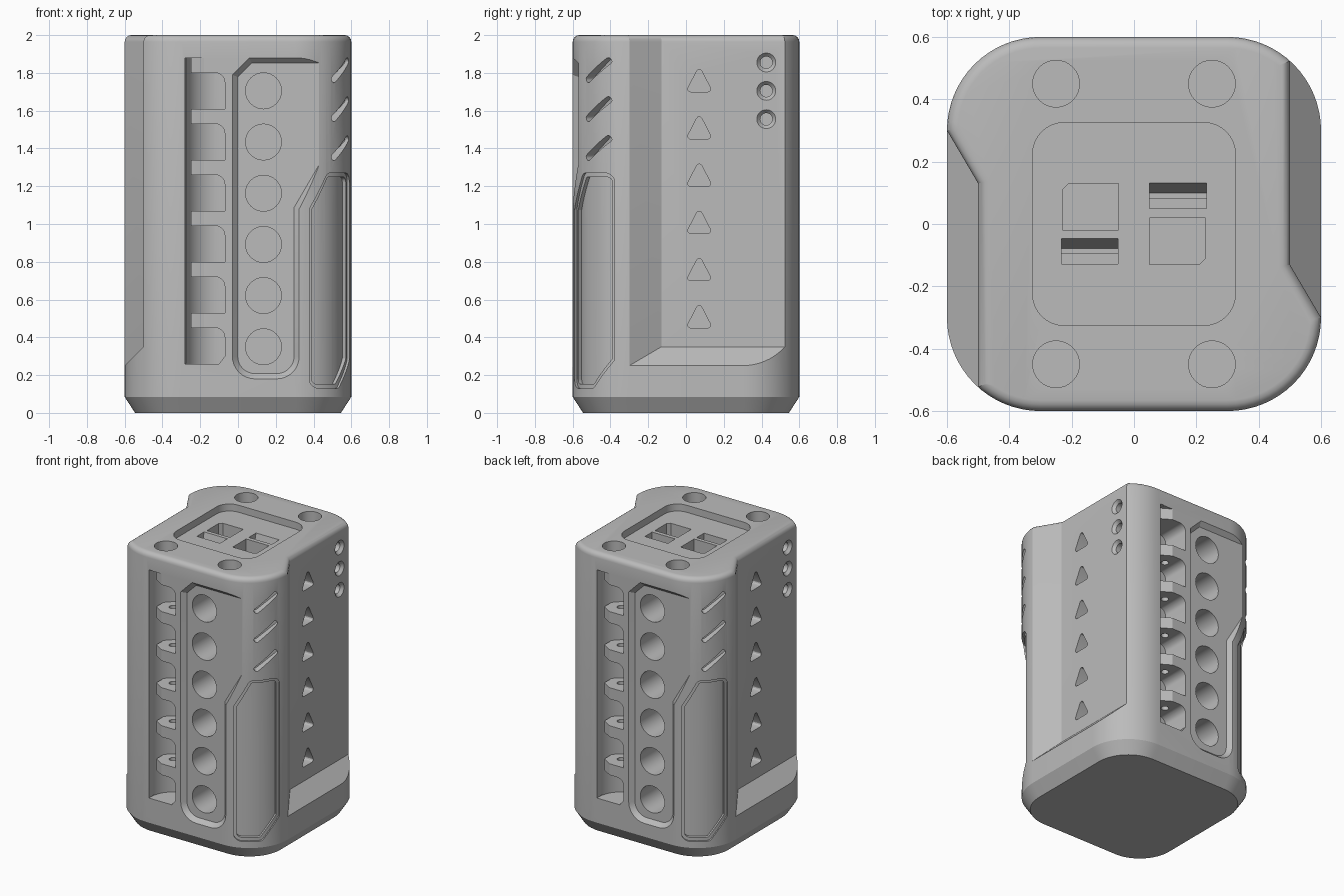
import bpy, bmesh, math
from mathutils import Vector

if "Cube" in bpy.data.objects:
    bpy.data.objects.remove(bpy.data.objects["Cube"])

R2 = math.sqrt(0.5)
# Working planes: u across, v up, h outward
front = lambda u, v, h: (u, -h, v)
side = lambda u, v, h: (h, u, v)
corner = lambda u, v, h: ((u + h) * R2, (u - h) * R2, v)
top = lambda u, v, h: (u, v, h)


def inset(pts, d):
    """Move every edge of a counter-clockwise outline inward by d."""
    out, n = [], len(pts)
    for i, (x, y, r) in enumerate(pts):
        p = Vector((x, y))
        a = (p - Vector(pts[i - 1][:2])).normalized()
        b = (Vector(pts[(i + 1) % n][:2]) - p).normalized()
        na, nb = Vector((-a.y, a.x)), Vector((-b.y, b.x))
        q = p + (na + nb) * d / (1 + na.dot(nb))
        out.append((q.x, q.y, max(r - d, 0.004) if r else 0))
    return out


def fillet(pts, seg=8):
    """Round the corners of an outline of (u, v, radius)."""
    out, n = [], len(pts)
    for i, (x, y, r) in enumerate(pts):
        p = Vector((x, y))
        if not r:
            out.append((x, y))
            continue
        a = (Vector(pts[i - 1][:2]) - p).normalized()
        b = (Vector(pts[(i + 1) % n][:2]) - p).normalized()
        half = a.angle(b) / 2
        c = p + (a + b).normalized() * r / math.sin(half)
        t0, t1 = p + a * r / math.tan(half) - c, p + b * r / math.tan(half) - c
        turn = math.atan2(t0.x * t1.y - t0.y * t1.x, t0.dot(t1))
        start = math.atan2(t0.y, t0.x)
        for k in range(seg + 1):
            g = start + turn * k / seg
            out.append((c.x + r * math.cos(g), c.y + r * math.sin(g)))
    return out


def circle(u, v, r, n=32):
    return [(u + r * math.cos(2 * math.pi * k / n),
             v + r * math.sin(2 * math.pi * k / n)) for k in range(n)]


def rect(u0, v0, u1, v1, r=0):
    return [(u0, v0, r), (u1, v0, r), (u1, v1, r), (u0, v1, r)]


def loft(frame, *rings):
    return [[frame(u, v, h) for u, v in pts] for pts, h in rings]


def prism(frame, pts, h0, h1):
    return loft(frame, (pts, h0), (pts, h1))


def make(name, lofts, twin=True):
    """Solid from lofts; the twin is each loft turned half way round z."""
    bm = bmesh.new()
    for rings in lofts:
        for s in ((1, -1) if twin else (1,)):
            vs = [[bm.verts.new((x * s, y * s, z)) for x, y, z in ring] for ring in rings]
            n = len(vs[0])
            bm.faces.new(vs[0][::-1])
            bm.faces.new(vs[-1])
            for lo, hi in zip(vs, vs[1:]):
                for i in range(n):
                    j = (i + 1) % n
                    bm.faces.new((lo[i], lo[j], hi[j], hi[i]))
    bmesh.ops.recalc_face_normals(bm, faces=bm.faces)
    me = bpy.data.meshes.new(name)
    bm.to_mesh(me)
    bm.free()
    ob = bpy.data.objects.new(name, me)
    bpy.context.scene.collection.objects.link(ob)
    return ob


def combine(ob, tool, op="DIFFERENCE"):
    """Apply a boolean, moving to the next solver if one gives no result."""
    m = ob.modifiers.new("cut", "BOOLEAN")
    m.object, m.operation = tool, op
    for solver in ("MANIFOLD", "EXACT", "FLOAT"):
        m.solver = solver
        ob.update_tag()
        dg = bpy.context.evaluated_depsgraph_get()
        me = bpy.data.meshes.new_from_object(ob.evaluated_get(dg))
        if len(me.vertices) not in (0, len(ob.data.vertices)):
            ob.data = me
            break
    ob.modifiers.clear()
    bpy.data.objects.remove(tool)


# Body with chamfered foot and rounded rim
rim = [(0.035 * (1 - math.cos(k * math.pi / 8)), 1.965 + 0.035 * math.sin(k * math.pi / 8))
       for k in range(5)]
square = rect(-0.6, -0.6, 0.6, 0.6, 0.3)
body = make("holder_body", [loft(top, (fillet(inset(square, 0.055), 16), 0), (fillet(square, 16), 0.085),
                                 *[(fillet(inset(square, d), 16), z) for d, z in rim])], False)

# Side recesses with a sloped ledge, flaring at the rim
plan = [(0.7, -0.47, 0), (0.7, 0.7, 0), (0.5, 0.7, 0), (0.5, -0.13, 0)]
recess = [[(x, y, 0.85 - x) for x, y, r in plan]]
recess += loft(top, *[(fillet(inset(plan, -d)), z) for d, z in rim], (fillet(inset(plan, -0.04)), 2.1))
combine(body, make("recess", [recess]))

# Sunken front panel with sloped walls
panel = [(-0.03, 0.18, 0.12), (0.325, 0.18, 0.12), (0.325, 1.08, 0), (0.55, 1.465, 0),
         (0.55, 1.88, 0), (0.06, 1.88, 0), (-0.03, 1.79, 0)]
sunken = loft(front, (fillet(inset(panel, 0.028)), 0.57), (fillet(inset(panel, -0.028)), 0.63))
combine(body, make("panel_cut", [sunken]))
lid = fillet(rect(-0.325, -0.325, 0.325, 0.325, 0.1))
combine(body, make("lid_cut", [prism(top, lid, 1.95, 2.1)], False))

# Corner grip pockets: a lip, then a deeper curved floor
grip = [(-0.15, 0.13, 0.05), (0.03, 0.13, 0.03), (0.15, 0.28, 0.03),
        (0.15, 1.27, 0.05), (-0.05, 1.27, 0.03), (-0.15, 1.08, 0.03)]
for d, r in ((0, 0.285), (0.022, 0.262)):
    cut = make("grip_cut", [prism(corner, fillet(inset(grip, d)), 0.55, 0.78)])
    combine(cut, make("grip_core", [prism(top, circle(0.3, -0.3, r, 96), -0.1, 1.5)]))
    combine(body, cut)

# Ribbed slot: comb outline limited by a curved groove
comb = [(-0.28, 0.26, 0), (-0.1, 0.26, 0), (-0.07, 0.3, 0)]
for k in range(6):
    z = 0.45 + 0.27 * k
    comb += [(-0.07, z, 0.05), (-0.25, z, 0), (-0.25, z + 0.08, 0)]
    if k < 5:
        comb.append((-0.07, z + 0.08, 0))
comb.append((-0.28, 1.88, 0))
groove = [(-0.3, -0.7), (-0.05, -0.7), (-0.05, -0.4)]
for k in range(13):
    a = k * math.pi / 24
    groove.append((-0.1 - 0.18 * math.sin(a), -0.58 + 0.18 * math.cos(a)))
groove.append((-0.3, -0.58))
slot = make("slot_cut", [prism(front, fillet(comb), 0.3, 0.68)])
combine(slot, make("groove", [prism(top, groove, 0.1, 1.95)]), "INTERSECT")
combine(body, slot)

# Holes and small cuts
cuts = []
for k in range(6):
    cuts.append(prism(front, circle(0.135, 0.35 + 0.271 * k, 0.095), 0.25, 0.7))
    z = 0.45 + 0.25 * k
    tri = [(0.0, z, 0.015), (0.14, z, 0.015), (0.07, z + 0.135, 0.015)]
    cuts.append(prism(side, fillet(tri, 4), 0.42, 0.55))
for k in range(3):
    z = 1.555 + 0.15 * k
    cuts.append(loft(side, (circle(0.425, z, 0.032), 0.42), (circle(0.425, z, 0.032), 0.48),
                     (circle(0.425, z, 0.05), 0.5), (circle(0.425, z, 0.055), 0.506)))
    # Slanted grip notches
    bar = fillet(rect(-0.095, -0.018, 0.095, 0.018, 0.015), 4)
    c, s = math.cos(0.66), math.sin(0.66)
    bar = [(0.056 + u * c - v * s, 1.402 + 0.206 * k + u * s + v * c) for u, v in bar]
    cuts.append(prism(corner, bar, 0.665, 0.76))
# Tapered rib ends and the pin hole through the ribs
taper = [(-0.279, -0.62), (-0.18, -0.62), (-0.18, -0.6), (-0.279, -0.54)]
cuts.append(prism(top, taper, 0.262, 1.878))
cuts.append(prism(top, circle(-0.16, -0.5, 0.025, 16), 0.35, 1.75))
# Top sockets
for x in (-0.25, 0.25):
    cuts.append(prism(top, circle(x, 0.45, 0.075), 1.92, 2.1))
socket = [(0.05, -0.13), (0.21, -0.13), (0.23, -0.11), (0.23, 0.02), (0.05, 0.02)]
cuts.append(prism(top, socket, 1.84, 2.0))
combine(body, make("small_cuts", cuts))

# Stepped latch slots in the lid
step = [(0, 1.97), (0, 1.88), (0.035, 1.88), (0.035, 1.82), (0.05, 1.82), (0.087, 1.97)]
latches = [prism(side, [(y + u, z) for u, z in step], x, x + 0.182)
           for x, y in ((0.05, 0.049), (-0.233, -0.129))]
combine(body, make("latch_cuts", latches, False))

# Single grey finish
grey = bpy.data.materials.new("plain_grey")
grey.use_nodes = True
colour = (0.5, 0.5, 0.5, 1)
grey.diffuse_color = colour
grey.node_tree.nodes["Principled BSDF"].inputs["Base Color"].default_value = colour
body.data.materials.clear()
body.data.materials.append(grey)

bpy.ops.object.select_all(action="DESELECT")
bpy.context.view_layer.objects.active = body
body.select_set(True)
bpy.ops.object.shade_smooth_by_angle(angle=math.radians(25))
